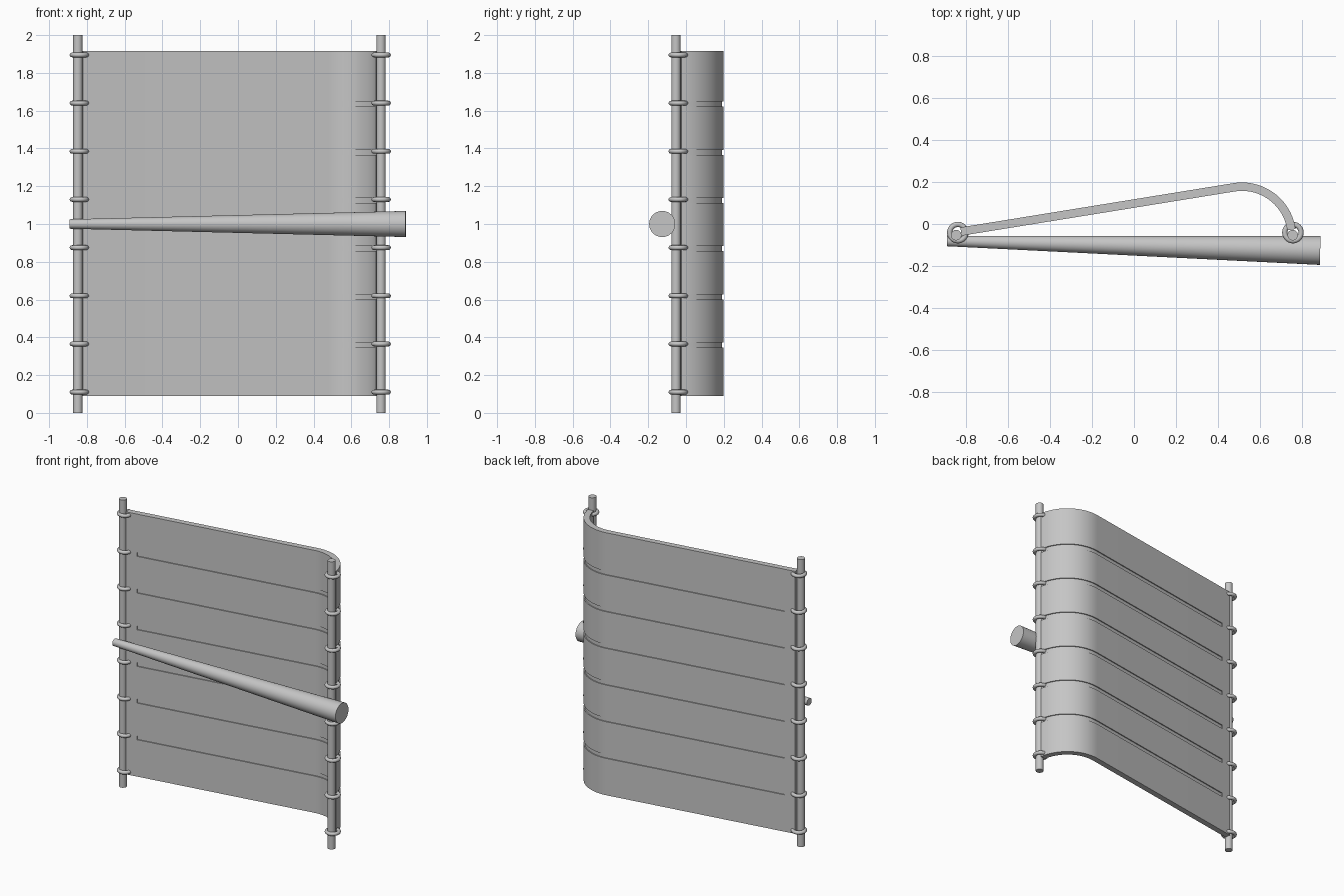
import bpy, bmesh, math
from mathutils import Vector

# Remove the default cube
cube = bpy.data.objects.get("Cube")
if cube:
    bpy.data.objects.remove(cube, do_unlink=True)

# Single light grey material
grey = bpy.data.materials.new("light grey")
grey.use_nodes = True
colour = (0.56, 0.56, 0.56, 1)
grey.diffuse_color = colour
grey.node_tree.nodes["Principled BSDF"].inputs["Base Color"].default_value = colour


def finish(obj, name):
    obj.name = name
    obj.data.materials.clear()
    obj.data.materials.append(grey)
    bpy.ops.object.select_all(action='DESELECT')
    obj.select_set(True)
    bpy.context.view_layer.objects.active = obj
    bpy.ops.object.shade_smooth_by_angle(angle=math.radians(35))
    return obj


def tapered_rod(name, start, end, r1, r2, sides=48):
    start, end = Vector(start), Vector(end)
    axis = end - start
    bpy.ops.mesh.primitive_cone_add(vertices=sides, radius1=r1, radius2=r2,
                                    depth=axis.length, location=(start + end) / 2,
                                    rotation=axis.to_track_quat('Z', 'Y').to_euler())
    return finish(bpy.context.object, name)


ring_heights = [0.11 + 0.255 * i for i in range(8)]

# Upright poles with their rings
for side, pole_x, ring_x in (("right", -0.848, -0.84), ("left", 0.757, 0.758)):
    tapered_rod(side + "_pole", (pole_x, -0.053, 0), (pole_x, -0.053, 2), 0.025, 0.025, 32)
    for i, z in enumerate(ring_heights):
        bpy.ops.mesh.primitive_torus_add(major_segments=32, minor_segments=12,
                                         major_radius=0.039, minor_radius=0.0125,
                                         location=(ring_x, -0.041, z))
        finish(bpy.context.object, f"{side}_ring_{i + 1}")

# Tapered cross bar in front
tapered_rod("cross_bar", (-0.892, -0.081, 1), (0.888, -0.126, 1), 0.025, 0.069)

# Path of the sheet: straight run followed by a rounded bend
centre, radius = Vector((0.515, -0.06)), 0.238
start_angle, end_angle = math.radians(99.3), math.radians(8)
first = Vector((-0.825, -0.036))
bend = []
for i in range(25):
    a = start_angle + (end_angle - start_angle) * i / 24
    bend.append((centre + radius * Vector((math.cos(a), math.sin(a))),
                 Vector((math.cos(a), math.sin(a)))))
run = bend[0][0] - first
normal = Vector((-run.y, run.x)).normalized()
groove_start = (first.x + 0.75 + 0.0) / -run.x
stations = [(first, normal, 0),
            (first + run * groove_start, normal, 0),
            (first + run * (groove_start + 0.0005), normal, 1)]
stations += [(p, n, 1) for p, n in bend]

# Sheet cross-section: (height, inset factor) with a shallow groove near each inner ring
profile = [(0.09, 0)]
for z in ring_heights[1:-1]:
    low, high = z - 0.019, z + 0.008
    profile += [(low, 0), (low, 1), (high, 1), (high, 0)]
profile.append((1.915, 0))

half, depth = 0.02, 0.007
bm = bmesh.new()
loops = []
for point, nrm, grooved in stations:
    loop = []
    for sign, section in ((-1, profile), (1, profile[::-1])):
        for z, inset in section:
            p = point + nrm * sign * (half - depth * inset * grooved)
            loop.append(bm.verts.new((p.x, p.y, z)))
    loops.append(loop)
for a, b in zip(loops, loops[1:]):
    for i in range(len(a)):
        j = (i + 1) % len(a)
        bm.faces.new((a[i], b[i], b[j], a[j]))
bm.faces.new(loops[0])
bm.faces.new(loops[-1][::-1])
bmesh.ops.remove_doubles(bm, verts=bm.verts, dist=0.00001)
bmesh.ops.recalc_face_normals(bm, faces=bm.faces)
mesh = bpy.data.meshes.new("curved_sheet")
bm.to_mesh(mesh)
bm.free()
sheet = bpy.data.objects.new("curved_sheet", mesh)
bpy.context.collection.objects.link(sheet)
finish(sheet, "curved_sheet")
